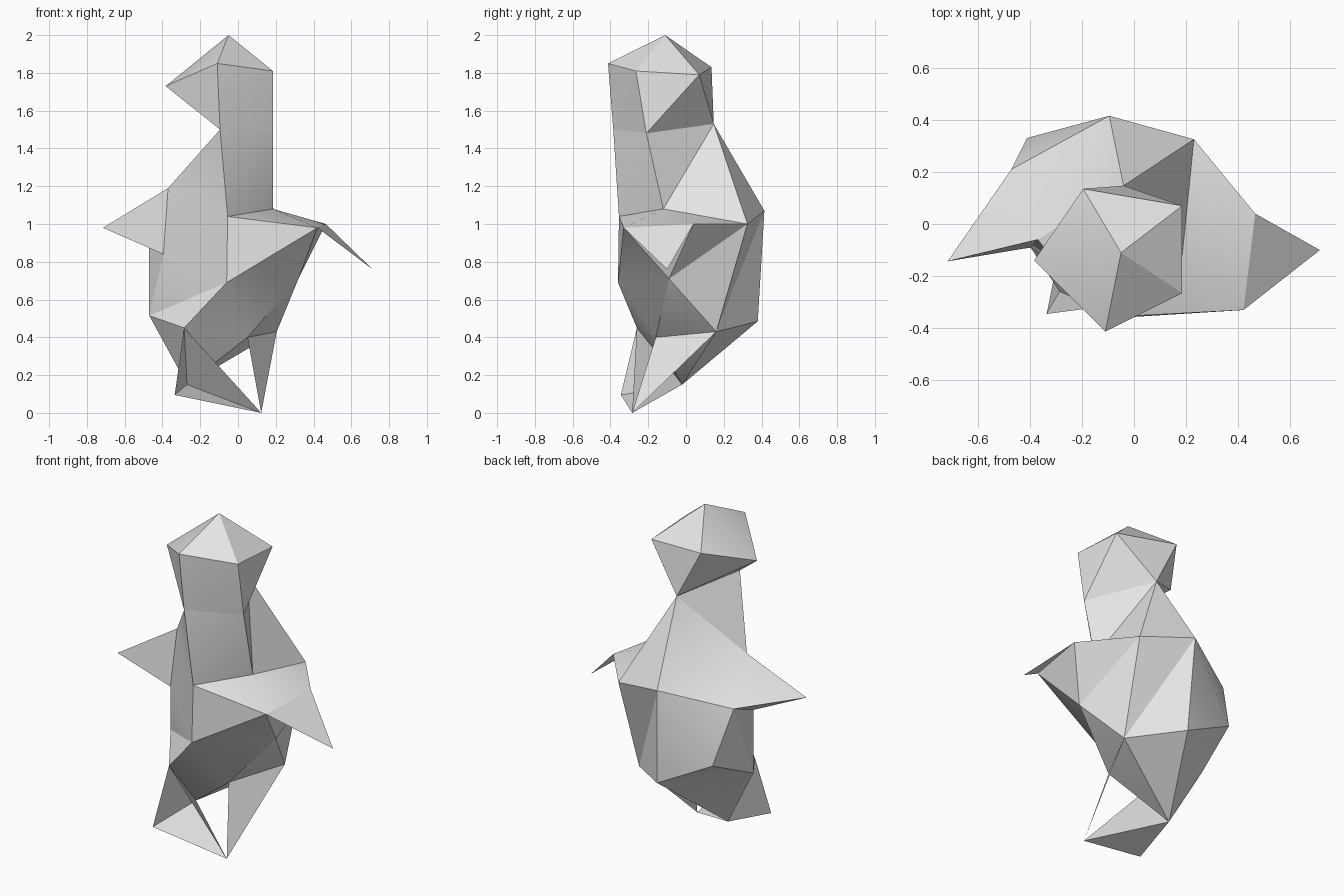
import bpy
import bmesh
import math

if "Cube" in bpy.data.objects:
    bpy.data.objects.remove(bpy.data.objects["Cube"])

# One flat colour for the whole figure
grey = bpy.data.materials.new("pale_grey")
grey.diffuse_color = (0.8, 0.8, 0.8, 1.0)
grey.use_nodes = True
grey.node_tree.nodes["Principled BSDF"].inputs["Base Color"].default_value = grey.diffuse_color

# Corner points of the head
HEAD = {
    "A": (-0.05, -0.11, 2.00),   # crown
    "B": (-0.11, -0.413, 1.85),  # brow
    "C": (0.185, -0.265, 1.81),
    "D": (0.185, 0.07, 1.79),
    "E": (-0.383, -0.14, 1.73),  # snout
    "F": (-0.095, -0.385, 1.50), # chin
    "G": (0.185, -0.21, 1.48),
    "H": (-0.195, 0.135, 1.83),
    "I": (-0.04, 0.147, 1.53),   # nape
}
# Corner points of the shoulders and upper body
UPPER = {
    "J": (-0.37, -0.06, 1.19),   # left shoulder
    "K": (-0.055, -0.355, 1.04), # breast
    "L": (0.185, -0.12, 1.08),   # right shoulder
    "M": (-0.095, 0.415, 1.07),  # back
    "N": (0.23, 0.325, 1.00),
    "O": (-0.395, -0.09, 0.84),
    "Q": (-0.47, 0.21, 0.98),
    "d": (0.465, 0.04, 1.00),
    "f": (0.42, -0.33, 0.98),
}
# Corner points of the belly and rump
LOWER = {
    "b": (-0.06, -0.36, 0.69),
    "c": (0.32, -0.09, 0.71),
    "a": (0.05, -0.16, 0.40),
    "R": (-0.41, 0.33, 0.66),
    "S": (-0.07, 0.38, 0.485),
    "T": (-0.47, 0.02, 0.515),
    "U": (0.205, 0.16, 0.43),
    "V": (-0.27, -0.02, 0.15),
    "Y": (-0.285, -0.26, 0.45),
}
# Tips of wings and feet
TIPS = {
    "P": (-0.715, -0.143, 0.98),
    "e": (0.713, -0.10, 0.76),
    "W": (-0.335, -0.345, 0.095),
    "X": (0.123, -0.285, 0.00),
}
POINTS = {**HEAD, **UPPER, **LOWER, **TIPS}


def folded_part(name, *fans):
    """Each fan is a hub corner followed by the corners around it."""
    bm = bmesh.new()
    verts = {}
    for fan in fans:
        for key in fan:
            if key not in verts:
                verts[key] = bm.verts.new(POINTS[key])
        for p, q in zip(fan[1:], fan[2:]):
            bm.faces.new((verts[fan[0]], verts[p], verts[q]))
    bmesh.ops.recalc_face_normals(bm, faces=bm.faces[:])
    mesh = bpy.data.meshes.new(name)
    bm.to_mesh(mesh)
    bm.free()
    mesh.materials.append(grey)
    mesh.shade_smooth()
    mesh.set_sharp_from_angle(angle=math.radians(30))
    obj = bpy.data.objects.new(name, mesh)
    bpy.context.collection.objects.link(obj)
    return obj


# Head: crown, face, right cheek, underside
folded_part("head", "ABCDHEB", "FEBCG", "DCGIH", "IHEF")

# Body with left wing spike: neck, front, right flank, back, left flank,
# bottom, wing
folded_part("body",
            "FIJKG", "GKL", "IGLNMJ",
            "bKOTYacfK", "KJO", "KfL",
            "caUNdf", "LfdN",
            "MNUSRQJ", "TOQRSVY",
            "VSUaY", "PJOQJ")

# Right folded wing flap
folded_part("right_wing", "def")

# Legs: open left foot and thin right leg
folded_part("left_foot", "VYWXY")
folded_part("right_leg", "aUX")
